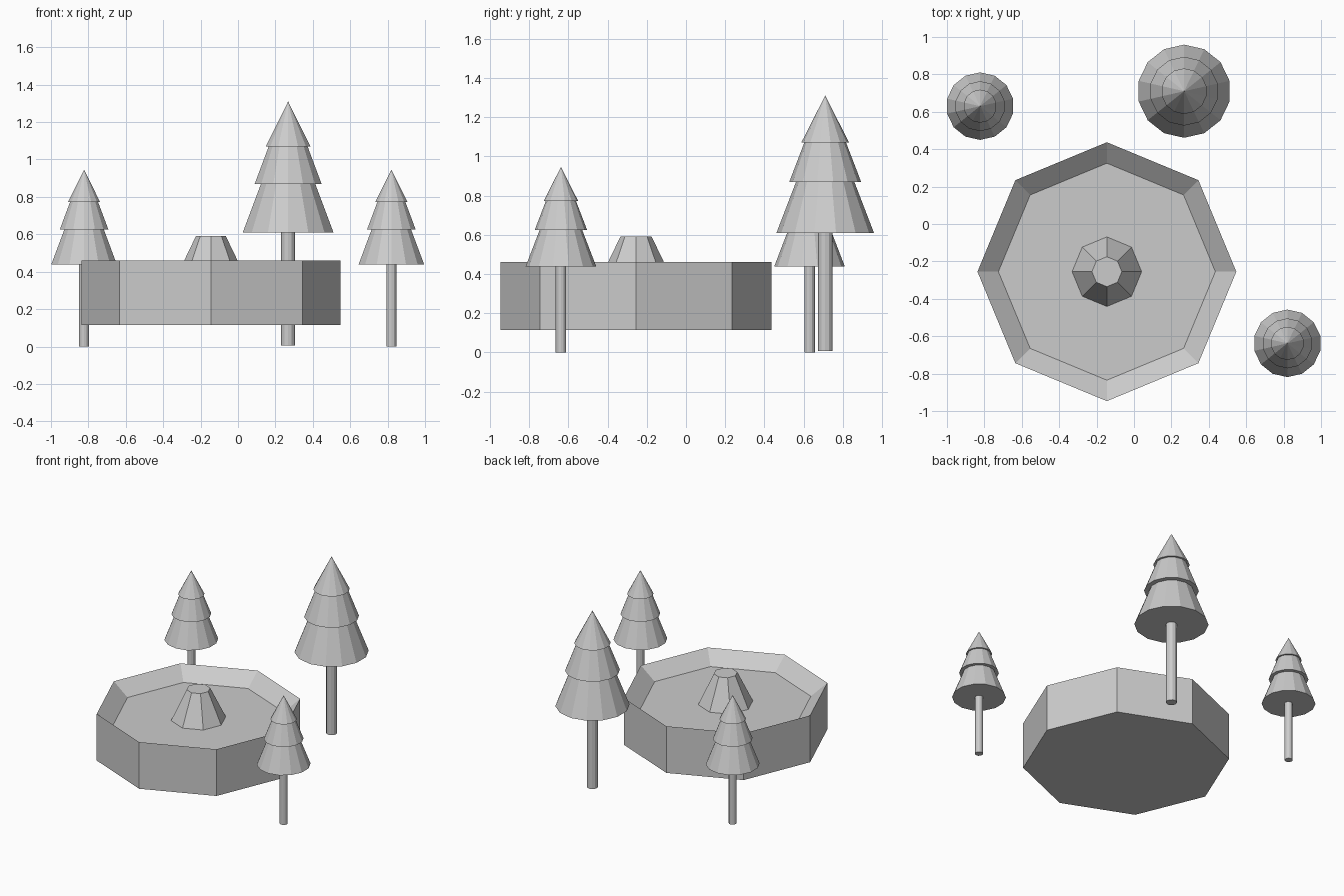
import bpy, bmesh, math

if "Cube" in bpy.data.objects:
    bpy.data.objects.remove(bpy.data.objects["Cube"])

grey = bpy.data.materials.new("plain_grey")
grey.diffuse_color = (0.6, 0.6, 0.6, 1)
grey.use_nodes = True
grey.node_tree.nodes["Principled BSDF"].inputs["Base Color"].default_value = grey.diffuse_color


def lathe(name, loc, sides, profile):
    """Spin (radius, z) points from bottom to top, first vertex on +y; flat faces."""
    bm = bmesh.new()
    rings = []
    for r, z in profile:
        if r == 0:
            rings.append([bm.verts.new((0, 0, z))])
        else:
            rings.append([bm.verts.new((r * math.sin(-2 * math.pi * i / sides),
                                        r * math.cos(2 * math.pi * i / sides), z))
                          for i in range(sides)])
    for a, b in zip(rings, rings[1:]):
        for i in range(sides):
            j = (i + 1) % sides
            if len(b) == 1:
                bm.faces.new((a[i], a[j], b[0]))
            else:
                bm.faces.new((a[i], a[j], b[j], b[i]))
    # flat caps
    bm.faces.new(rings[0][::-1])
    if len(rings[-1]) > 1:
        bm.faces.new(rings[-1])
    bmesh.ops.recalc_face_normals(bm, faces=bm.faces)
    me = bpy.data.meshes.new(name)
    bm.to_mesh(me)
    bm.free()
    me.materials.append(grey)
    ob = bpy.data.objects.new(name, me)
    ob.location = loc
    bpy.context.collection.objects.link(ob)
    return ob


def tree(name, x, y, z, s):
    def part(label, sides, profile):
        lathe(name + label, (x, y, z), sides, [(r * s, h * s) for r, h in profile])
    part("_trunk", 12, [(0.037, 0), (0.037, 0.65)])
    part("_lower_tier", 14, [(0.249, 0.603), (0.148, 0.866)])
    part("_middle_tier", 14, [(0.184, 0.862), (0.105, 1.068)])
    part("_top_tier", 14, [(0.122, 1.064), (0, 1.304)])


# Eight-sided dish with sloping inner walls
lathe("basin", (-0.145, -0.255, 0), 8,
      [(0.692, 0.115), (0.692, 0.46), (0.58, 0.37)])
# Tapered block in the middle of the dish
lathe("centre_mound", (-0.145, -0.255, 0), 8, [(0.186, 0.37), (0.08, 0.59)])

# Three fir trees
tree("large_tree", 0.268, 0.71, 0.006, 1.0)
tree("left_tree", -0.823, 0.63, 0.0, 0.725)
tree("right_tree", 0.82, -0.638, 0.0, 0.725)
